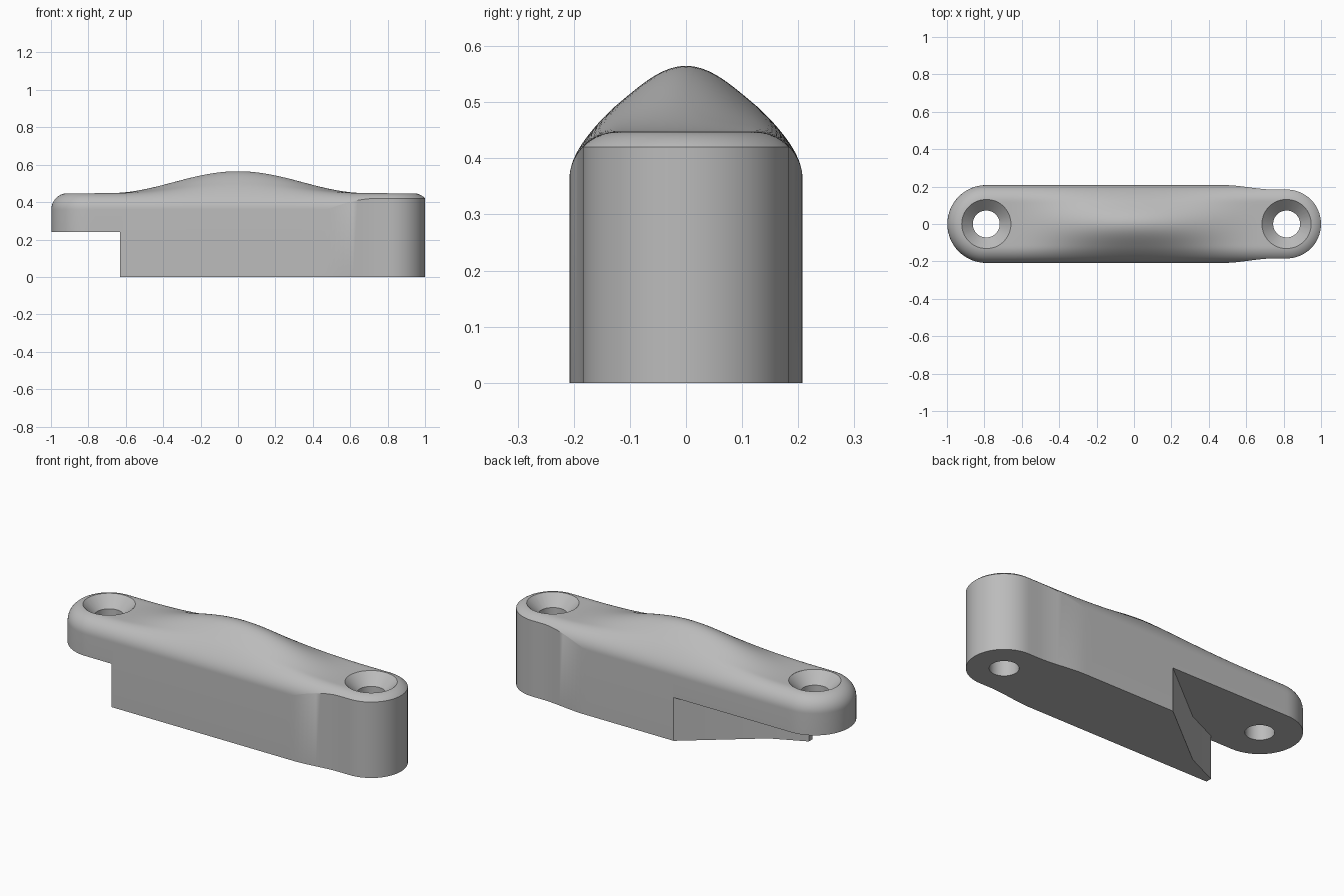
import bpy, bmesh, math
from mathutils import Vector

if "Cube" in bpy.data.objects:
    bpy.data.objects.remove(bpy.data.objects["Cube"], do_unlink=True)

LEFT, RIGHT = -0.79, 0.816        # hole centres and ends of the spine
WIDE, NARROW = 0.208, 0.184       # half widths of the body and the right end
TOP, FILLET = 0.448, 0.088
SIDE_STEPS, CAP_STEPS, RINGS = 64, 32, 24

grey = bpy.data.materials.new("plain_grey")
grey.use_nodes = True
colour = (0.5, 0.5, 0.5, 1)
grey.diffuse_color = colour
grey.node_tree.nodes["Principled BSDF"].inputs["Base Color"].default_value = colour


def half_width(x):
    s = min(max((x - 0.48) / 0.27, 0), 1)
    return WIDE + (NARROW - WIDE) * s * s * (3 - 2 * s)


def top_height(x, y, reach):
    # Flat top with a rounded rim, plus a soft central swell
    inset = min(WIDE - reach, FILLET)
    z = TOP - FILLET + math.sqrt(max(FILLET ** 2 - (FILLET - inset) ** 2, 0))
    u, v = min(abs(x) / 0.69, 1), min(abs(y) / 0.22, 1)
    return z + 0.117 * (math.cos(u * math.pi / 2) * math.cos(v * math.pi / 2)) ** 2


def make_object(name, bm):
    bmesh.ops.recalc_face_normals(bm, faces=bm.faces)
    mesh = bpy.data.meshes.new(name)
    bm.to_mesh(mesh)
    bm.free()
    obj = bpy.data.objects.new(name, mesh)
    bpy.context.collection.objects.link(obj)
    mesh.materials.append(grey)
    return obj


def bridge(bm, a, b):
    for i in range(len(a)):
        j = (i + 1) % len(a)
        bm.faces.new((a[i], a[j], b[j], b[i]))


def prism(name, outline, low, high):
    bm = bmesh.new()
    a, b = [[bm.verts.new((x, y, z)) for x, y in outline] for z in (low, high)]
    bridge(bm, a, b)
    bm.faces.new(a)
    bm.faces.new(b)
    return make_object(name, bm)


def lathe(name, profile, x, sides=64):
    bm = bmesh.new()
    rings = [[bm.verts.new((x + r * math.cos(math.tau * i / sides),
                            r * math.sin(math.tau * i / sides), z))
              for i in range(sides)] for r, z in profile]
    for a, b in zip(rings, rings[1:]):
        bridge(bm, a, b)
    bm.faces.new(rings[0])
    bm.faces.new(rings[-1])
    return make_object(name, bm)


# Spine points with outward offsets, running round the whole outline
path = []
for i in range(SIDE_STEPS):
    x = LEFT + (RIGHT - LEFT) * i / SIDE_STEPS
    path.append((x, Vector((0, -half_width(x)))))
for i in range(CAP_STEPS):
    a = math.pi * (i / CAP_STEPS - 0.5)
    path.append((RIGHT, NARROW * Vector((math.cos(a), math.sin(a)))))
for i in range(SIDE_STEPS):
    x = RIGHT + (LEFT - RIGHT) * i / SIDE_STEPS
    path.append((x, Vector((0, half_width(x)))))
for i in range(CAP_STEPS):
    a = math.pi * (i / CAP_STEPS + 0.5)
    path.append((LEFT, WIDE * Vector((math.cos(a), math.sin(a)))))

# Body: flat base, straight wall and domed top
bm = bmesh.new()
rings = [[bm.verts.new((x + o.x, o.y, 0)) for x, o in path]]
bm.faces.new(rings[0])
for k in range(RINGS, -1, -1):
    t = math.sin(math.pi / 2 * k / RINGS)
    rings.append([bm.verts.new((x + t * o.x, t * o.y,
                                top_height(x + t * o.x, t * o.y, t * o.length)))
                  for x, o in path])
for a, b in zip(rings, rings[1:]):
    bridge(bm, a, b)
bmesh.ops.remove_doubles(bm, verts=bm.verts, dist=0.0001)
body = make_object("clamp_body", bm)

# Angled notch under the left end, and two countersunk screw holes
notch = [(-1.2, -0.4), (-0.63, -0.4), (-0.63, -0.175), (-0.444, -0.089),
         (-0.07, 0.208), (0.17, 0.4), (-1.2, 0.4)]
cutters = [prism("notch_cutter", notch, -0.1, 0.24)]
for x in (LEFT, RIGHT):
    cutters.append(lathe("screw_hole_cutter", [(0.072, -0.1), (0.072, TOP - 0.06),
                                               (0.132, TOP), (0.132, 0.7)], x))

bpy.context.view_layer.objects.active = body
body.select_set(True)
for cutter in cutters:
    cutter.hide_render = True
    cut = body.modifiers.new("cut", "BOOLEAN")
    cut.operation = "DIFFERENCE"
    cut.solver = "EXACT"
    cut.object = cutter
    bpy.ops.object.modifier_apply(modifier=cut.name)
    bpy.data.objects.remove(cutter, do_unlink=True)

bpy.ops.object.shade_smooth_by_angle(angle=math.radians(30))
